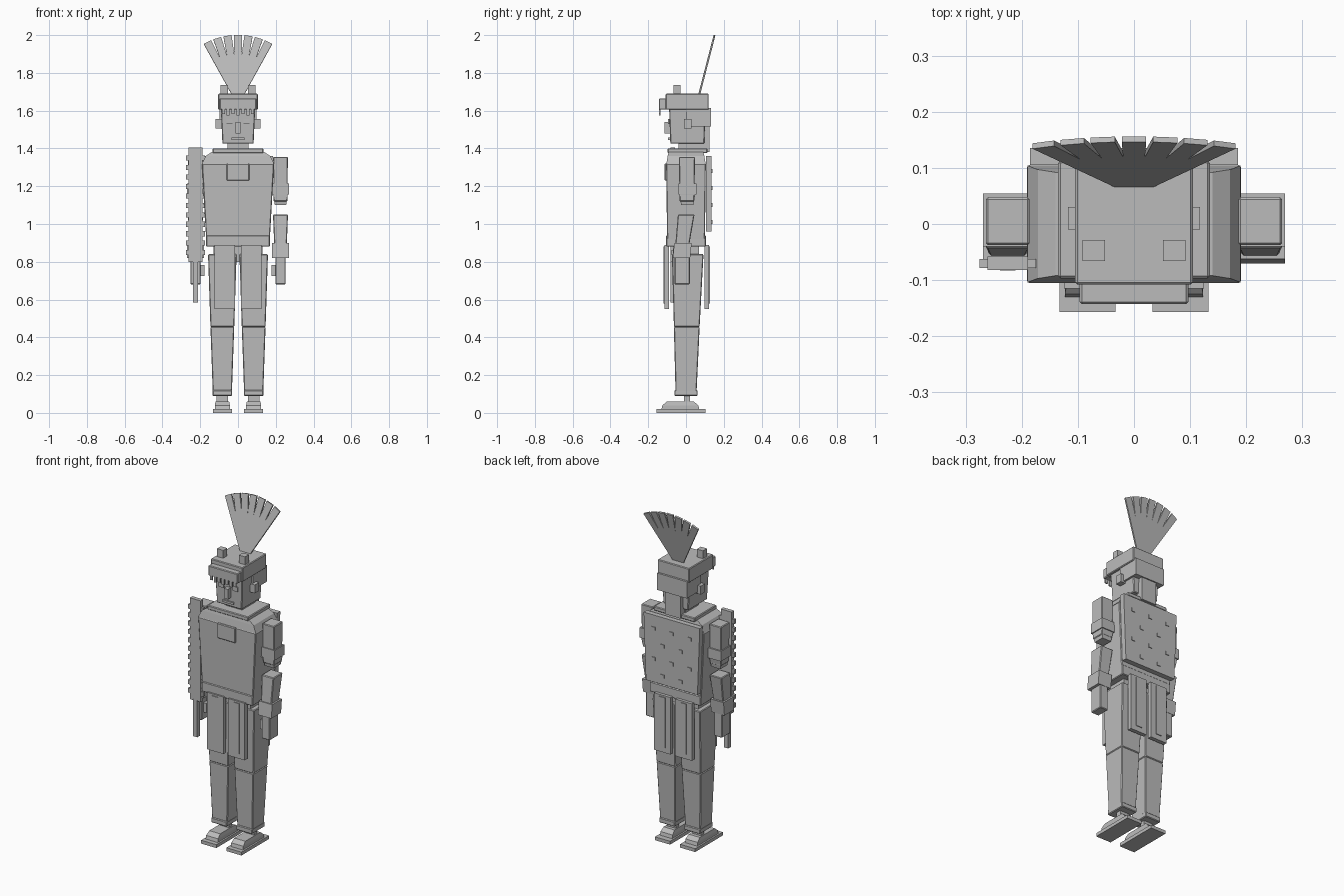
import bpy, bmesh, math
from mathutils import Matrix, Vector

default_cube = bpy.data.objects.get("Cube")
if default_cube:
    bpy.data.objects.remove(default_cube)

GREY = (0.5, 0.5, 0.5, 1)
grey = bpy.data.materials.new("plain_grey")
grey.use_nodes = True
grey.diffuse_color = GREY
grey.node_tree.nodes["Principled BSDF"].inputs["Base Color"].default_value = GREY


def add_block(bm, at, size, taper_x=1, taper_y=1, lean=0):
    """Block standing on the point at; its top is scaled by the tapers and moved back by lean."""
    verts = bmesh.ops.create_cube(bm, size=1)["verts"]
    for v in verts:
        top = v.co.z > 0
        v.co.x *= size[0] * (taper_x if top else 1)
        v.co.y *= size[1] * (taper_y if top else 1)
        v.co.z = size[2] if top else 0
        v.co += Vector(at)
        if top:
            v.co.y += lean
    return verts


def finish(bm, name, bevel=False):
    mesh = bpy.data.meshes.new(name)
    bm.to_mesh(mesh)
    bm.free()
    mesh.materials.append(grey)
    ob = bpy.data.objects.new(name, mesh)
    bpy.context.collection.objects.link(ob)
    if bevel:
        modifier = ob.modifiers.new("edge_bevel", 'BEVEL')
        modifier.width = 0.004
        modifier.segments = 1


def part(name, at, size, bevel=False, **shape):
    bm = bmesh.new()
    add_block(bm, at, size, **shape)
    finish(bm, name, bevel)


def pair(name, at, size, bevel=False, **shape):
    x, y, z = at
    part("left_" + name, (x, y, z), size, bevel, **shape)
    part("right_" + name, (-x, y, z), size, bevel, **shape)


def row(name, places, size):
    bm = bmesh.new()
    for place in places:
        add_block(bm, place, size)
    finish(bm, name)


# Shared heights and positions
leg_x = 0.083
arm_x = 0.225
shin_z = 0.09
knee_z = 0.455
thigh_top = 0.84
belt_z = 0.88
chest_z = 1.32
collar_z = 1.375
cap_z = 1.605
cap_top = 1.69

# Feet and ankles
pair("sole", at=(leg_x, -0.027, 0), size=(0.1, 0.26, 0.02))
pair("shoe", at=(leg_x, -0.03, 0.02), size=(0.08, 0.2, 0.02), taper_y=0.95)
pair("shoe_top", at=(leg_x, -0.03, 0.04), size=(0.08, 0.19, 0.02), taper_x=0.9, taper_y=0.75)
pair("ankle", at=(leg_x, 0.005, 0.05), size=(0.06, 0.03, 0.05))

# Legs
pair("shin_cuff", at=(leg_x, 0, shin_z), size=(0.104, 0.124, 0.03), bevel=True)
pair("shin", at=(leg_x, 0, shin_z), size=(0.1, 0.11, knee_z - shin_z), bevel=True,
     taper_x=1.26, taper_y=1.24, lean=0.004)
pair("thigh", at=(leg_x, 0.004, knee_z), size=(0.126, 0.136, thigh_top - knee_z), bevel=True,
     taper_x=1.2, taper_y=1.23, lean=0.005)
part("hips", at=(0, 0, 0.8), size=(0.26, 0.14, 0.1))

# Hanging skirt panels, front and back, each with a thin rib
for name, y, outward in (("front", -0.103, -1), ("back", 0.111, 1)):
    pair(name + "_skirt_panel", at=(0.07, y, 0.55), size=(0.11, 0.024, 0.34))
    pair(name + "_panel_rib", at=(0.07, y + outward * 0.014, 0.58), size=(0.04, 0.005, 0.3))

# Torso
part("torso", at=(0, 0, 0.9), size=(0.335, 0.2, chest_z - 0.9), bevel=True,
     taper_x=1.14, taper_y=1.05)
part("shoulders", at=(0, 0, chest_z), size=(0.38, 0.208, 0.04),
     taper_x=0.9, taper_y=0.93)
part("shoulder_slope", at=(0, 0, chest_z + 0.04), size=(0.342, 0.194, 0.02),
     taper_x=0.82, taper_y=0.95)
part("belt", at=(0, 0, belt_z), size=(0.337, 0.21, 0.06), bevel=True)
part("collar", at=(0, 0.008, collar_z), size=(0.27, 0.21, 0.025), bevel=True)
part("chest_pocket", at=(0, -0.106, 1.23), size=(0.12, 0.014, 0.09), bevel=True)
part("back_plate", at=(0, 0.12, 0.96), size=(0.34, 0.03, 0.4), taper_x=1.09)

# Rows of studs on the back plate, alternating two and three
studs = []
for level in range(4):
    count = 2 + level % 2
    for i in range(count):
        studs.append((0.12 * (i - (count - 1) / 2), 0.136, 1 + 0.09 * level))
row("back_studs", studs, size=(0.024, 0.006, 0.02))

# Head
part("neck", at=(0, 0.022, collar_z), size=(0.11, 0.125, 0.06))
part("head", at=(0, 0.007, 1.425), size=(0.165, 0.18, 0.185), bevel=True,
     taper_x=1.1, taper_y=1.07)
part("hair_band", at=(0, 0.066, 1.515), size=(0.196, 0.132, 0.1))
part("hair_tail", at=(0, 0.105, 1.38), size=(0.1, 0.04, 0.15))
pair("ear", at=(0.1, 0.01, 1.505), size=(0.036, 0.04, 0.05))
part("nose", at=(0, -0.1, 1.48), size=(0.026, 0.03, 0.06))
part("mouth", at=(0, -0.09, 1.446), size=(0.07, 0.009, 0.012))
pair("eye", at=(0.046, -0.09, 1.53), size=(0.032, 0.009, 0.026))

# Cap with peak, fringe and top studs
part("cap", at=(0, 0.006, cap_z), size=(0.21, 0.228, cap_top - cap_z), bevel=True)
part("cap_peak", at=(0, -0.122, cap_z), size=(0.194, 0.042, 0.06), bevel=True)
row("fringe", [(0.026 * k, -0.139, 1.575 + 0.008 * (k % 2)) for k in range(-3, 4)],
    size=(0.016, 0.008, 0.035))
pair("cap_stud", at=(0.072, -0.047, cap_top), size=(0.04, 0.037, 0.047))

# Fan crest: flat blades turned around one pivot, then tilted back
bm = bmesh.new()
tilt = Matrix.Rotation(math.radians(-14.5), 4, 'X')
pivot = Matrix.Translation((0, 0.062, 1.655))
for k in range(-3, 4):
    blade = add_block(bm, at=(0, 0, 0.03), size=(0.03, 0.01, 0.326), taper_x=1.45)
    spread = Matrix.Rotation(math.radians(9 * k), 4, 'Y')
    bmesh.ops.transform(bm, matrix=pivot @ tilt @ spread, verts=blade)
finish(bm, "fan_crest")

# Arms
pair("upper_arm", at=(arm_x, 0.005, 1.12), size=(0.074, 0.078, 0.235), bevel=True,
     taper_x=1.05, taper_y=1.1)
pair("elbow_band", at=(arm_x, 0.007, 1.155), size=(0.088, 0.095, 0.06))
pair("elbow_end", at=(arm_x, 0.007, 1.1), size=(0.06, 0.065, 0.06), taper_x=1.27, taper_y=1.3)
pair("forearm", at=(arm_x, -0.021, belt_z), size=(0.066, 0.073, 0.17), bevel=True,
     taper_x=1.2, taper_y=1.2, lean=0.022)
pair("wrist_cuff", at=(arm_x, -0.024, 0.82), size=(0.088, 0.092, 0.08), lean=0.008)
pair("hand", at=(arm_x, -0.02, 0.68), size=(0.054, 0.08, 0.15), bevel=True)
pair("thumb", at=(0.19, -0.03, 0.725), size=(0.024, 0.03, 0.057))

# Toothed paddle held in the right hand
paddle_y = -0.07
part("paddle", at=(-arm_x, paddle_y, 0.8), size=(0.072, 0.024, 0.605))
row("paddle_teeth", [(-arm_x + side * 0.042, paddle_y, 0.835 + 0.05 * i)
                     for i in range(11) for side in (-1, 1)], size=(0.016, 0.016, 0.027))
part("paddle_handle", at=(-arm_x, paddle_y, 0.585), size=(0.027, 0.025, 0.22))
